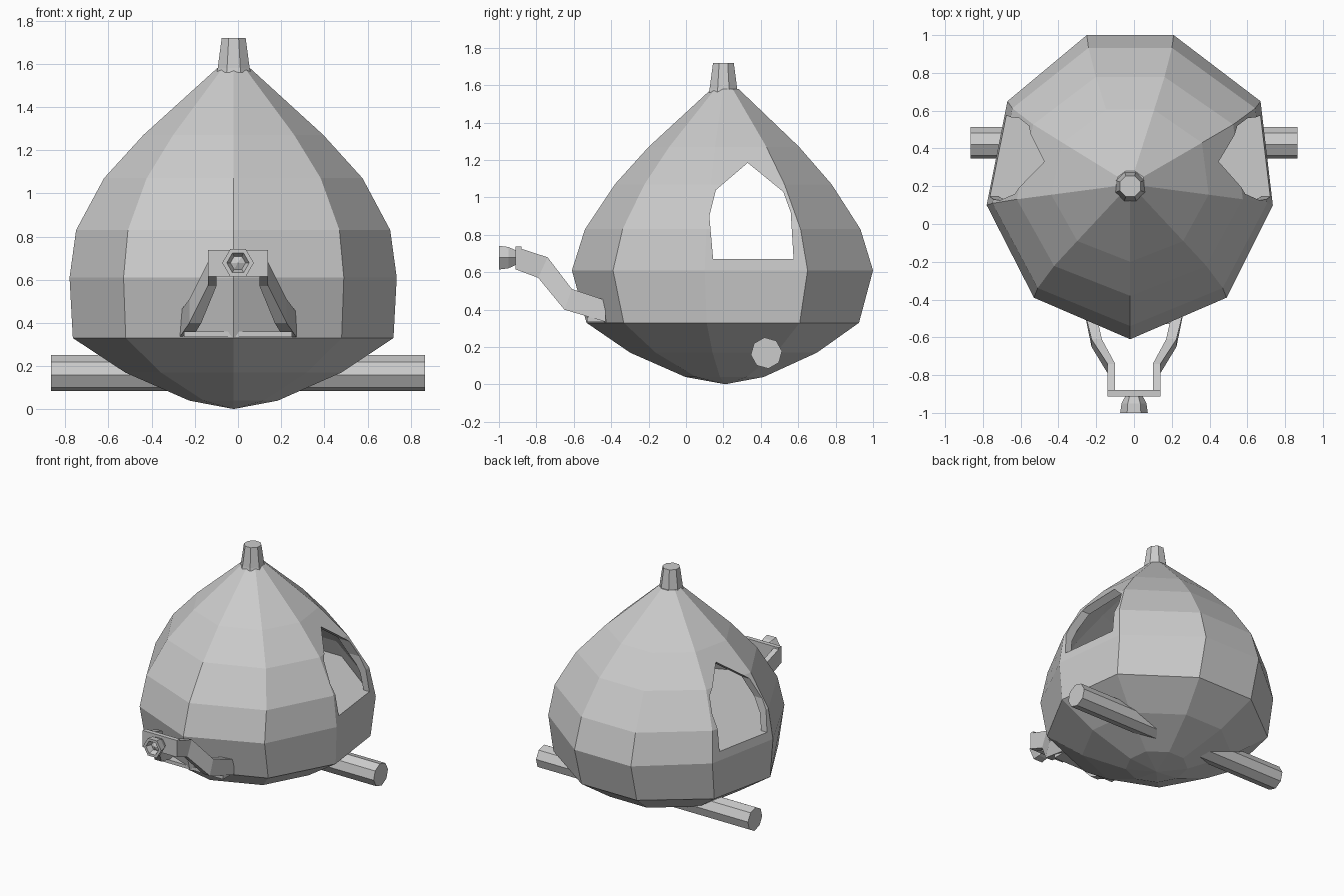
import bpy, bmesh, math
from mathutils import Vector, Matrix

if "Cube" in bpy.data.objects:
    bpy.data.objects.remove(bpy.data.objects["Cube"], do_unlink=True)

grey = bpy.data.materials.new("plain grey")
grey.use_nodes = True
colour = (0.6, 0.6, 0.6, 1)
grey.diffuse_color = colour
grey.node_tree.nodes["Principled BSDF"].inputs["Base Color"].default_value = colour

CENTRE = Vector((-0.02, 0.21, 0))


def loft(name, rings, close_ends=True):
    """Skin a stack of equal-length rings into a closed object."""
    bm = bmesh.new()
    rows = [[bm.verts.new(p) for p in ring] for ring in rings]
    n = len(rows[0])
    for a, b in zip(rows, rows[1:]):
        for i in range(n):
            bm.faces.new((a[i], a[(i + 1) % n], b[(i + 1) % n], b[i]))
    if close_ends:
        bm.faces.new(rows[0])
        bm.faces.new(rows[-1])
    bmesh.ops.remove_doubles(bm, verts=bm.verts, dist=0.0005)
    bmesh.ops.recalc_face_normals(bm, faces=bm.faces)
    mesh = bpy.data.meshes.new(name)
    bm.to_mesh(mesh)
    bm.free()
    mesh.materials.append(grey)
    obj = bpy.data.objects.new(name, mesh)
    bpy.context.collection.objects.link(obj)
    return obj


def turned(name, profile, sides, matrix, phase=0):
    """Lathe (radius, height) pairs around the local z axis."""
    step = 2 * math.pi / sides
    return loft(name, [[matrix @ Vector((r * math.cos(i * step + phase),
                                         r * math.sin(i * step + phase), h))
                        for i in range(sides)] for r, h in profile])


def box(name, low, high):
    corners = [(0, 0), (1, 0), (1, 1), (0, 1)]
    pick = (low, high)
    return loft(name, [[(pick[a][0], pick[b][1], z) for a, b in corners]
                       for z in (low[2], high[2])])


def carve(obj, cutter):
    mod = obj.modifiers.new(cutter.name, 'BOOLEAN')
    mod.operation = 'DIFFERENCE'
    mod.solver = 'EXACT'
    mod.object = cutter
    cutter.hide_render = True
    cutter.hide_set(True)


# Nine-sided hull: widest outline, then scale in x and y at each height
outline = [(-0.02, -0.61), (0.49, -0.39), (0.735, 0.1), (0.67, 0.65), (0.21, 1),
           (-0.25, 1), (-0.67, 0.65), (-0.78, 0.1), (-0.53, -0.39)]
levels = [(0.04, 0.27, 0.26), (0.17, 0.66, 0.62), (0.33, 0.98, 0.905), (0.61, 1, 1),
          (0.83, 0.96, 0.915), (1.07, 0.79, 0.72), (1.27, 0.55, 0.5), (1.58, 0.1, 0.09)]


def hull_ring(z, sx, sy):
    return [CENTRE + Vector(((x - CENTRE.x) * sx, (y - CENTRE.y) * sy, z))
            for x, y in outline]


hull = loft("hull", [hull_ring(0.002, 0.004, 0.004)] + [hull_ring(*l) for l in levels])

# Hollow cabin with a flat floor
wall = 0.065
cabin = [(0.67, 0.99, 0.98)] + levels[4:7] + [(1.45, 0.3, 0.28)]
cavity = loft("cabin_cutter", [hull_ring(z - wall * (z > 0.7) * 0.5, sx - wall, sy - wall)
                               for z, sx, sy in cabin])
carve(hull, cavity)

# Arched window opening through both sides
arch = [(0.145, 0.672), (0.125, 0.9), (0.16, 1.04), (0.33, 1.185),
        (0.52, 1.03), (0.56, 0.92), (0.575, 0.672)]
window = loft("window_cutter", [[(x, y, z) for y, z in arch] for x in (-1.1, 1.1)])
carve(hull, window)

# Top spout
turned("top_spout", [(0.085, 1.56), (0.08, 1.58), (0.06, 1.72)], 8,
       Matrix.Translation((-0.02, 0.2, 0)), math.pi / 8)

# Cross rod low in the hull
turned("cross_rod", [(0.084, -0.865), (0.084, 0.865)], 8,
       Matrix.Translation((0, 0.43, 0.168)) @ Matrix.Rotation(math.pi / 2, 4, 'Y'), 0.12)

# Front bracket arms: y top, z top, y bottom, z bottom, outer x, width
sections = [(-0.43, 0.45, -0.43, 0.335, 0.27, 0.06), (-0.61, 0.51, -0.65, 0.4, 0.225, 0.055),
            (-0.74, 0.68, -0.79, 0.57, 0.14, 0.04), (-0.91, 0.735, -0.91, 0.615, 0.14, 0.04)]
for side, label in ((1, "left"), (-1, "right")):
    loft(label + "_bracket_arm",
         [[(side * x, yt, zt), (side * (x - w), yt, zt),
           (side * (x - w), yb, zb), (side * x, yb, zb)]
          for yt, zt, yb, zb, x, w in sections])
box("bracket_crossbar", (-0.14, -0.912, 0.615), (0.14, -0.88, 0.738))
box("bracket_base", (-0.25, -0.53, 0.335), (0.25, -0.42, 0.36))

# Hexagonal front nozzle with a hollow mouth
turned("front_nozzle", [(0.04, 0.9), (0.066, 0.95), (0.073, 1), (0.052, 1),
                        (0.035, 0.96), (0.0002, 0.975)], 6,
       Matrix.Translation((0, 0, 0.678)) @ Matrix.Rotation(math.pi / 2, 4, 'X'))
